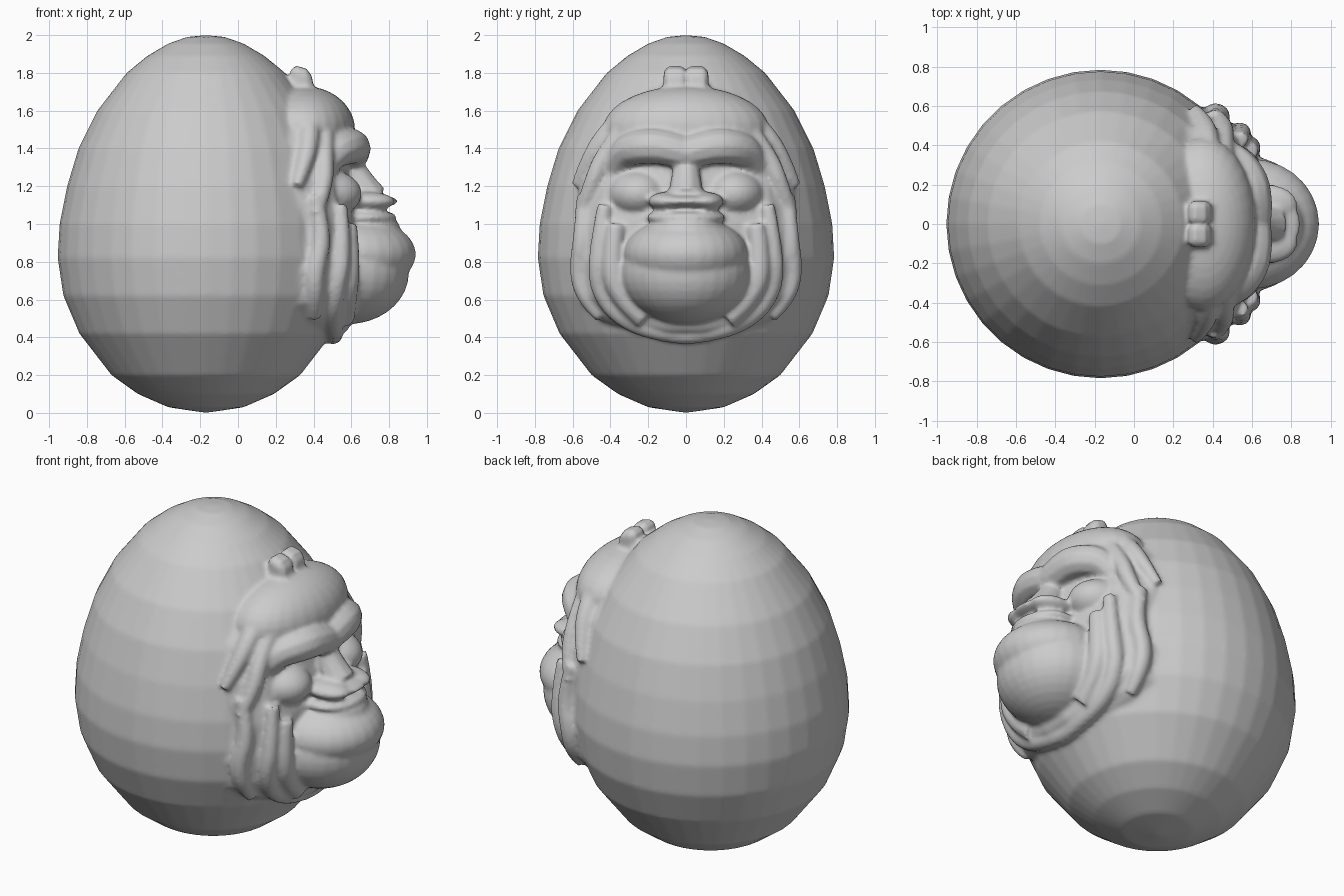
import bpy, bmesh, math
from mathutils import Vector

if "Cube" in bpy.data.objects:
    bpy.data.objects.remove(bpy.data.objects["Cube"])

CX = -0.17  # egg axis
EGG = [(0, 0), (.2, .03), (.36, .1), (.5, .2), (.67, .42), (.755, .62), (.785, .82), (.775, 1.0),
       (.735, 1.2), (.675, 1.4), (.575, 1.6), (.42, 1.8), (.31, 1.89), (.2, 1.955), (.1, 1.99), (0, 2)]
parts = []


def egg_x(y, z):
    """Front surface of the egg at a given y, z."""
    for (r0, z0), (r1, z1) in zip(EGG, EGG[1:]):
        if z0 <= z <= z1:
            r = r0 + (r1 - r0) * (z - z0) / (z1 - z0)
            return CX + math.sqrt(max(r * r - y * y, 0))
    return CX


def finish(bm, name):
    bmesh.ops.recalc_face_normals(bm, faces=bm.faces)
    me = bpy.data.meshes.new(name)
    bm.to_mesh(me)
    bm.free()
    ob = bpy.data.objects.new(name, me)
    bpy.context.collection.objects.link(ob)
    parts.append(ob)
    return ob


def blob(name, c, r):
    bm = bmesh.new()
    bmesh.ops.create_uvsphere(bm, u_segments=28, v_segments=18, radius=1)
    for v in bm.verts:
        v.co = Vector((c[0] + v.co.x * r[0], c[1] + v.co.y * r[1], c[2] + v.co.z * r[2]))
    finish(bm, name)


def tube(name, pts):
    """Closed rounded strand through points (x, y, z, radius)."""
    cu = bpy.data.curves.new(name, 'CURVE')
    cu.dimensions = '3D'
    cu.bevel_depth = 1
    cu.bevel_resolution = 3
    cu.use_fill_caps = True
    sp = cu.splines.new('NURBS')
    sp.points.add(len(pts) - 1)
    for p, (x, y, z, r) in zip(sp.points, pts):
        p.co = (x, y, z, 1)
        p.radius = r
    sp.order_u = 3
    sp.use_endpoint_u = True
    sp.resolution_u = 8
    ob = bpy.data.objects.new(name, cu)
    bpy.context.collection.objects.link(ob)
    bpy.ops.object.select_all(action='DESELECT')
    ob.select_set(True)
    bpy.context.view_layer.objects.active = ob
    bpy.ops.object.convert(target='MESH')
    parts.append(bpy.context.view_layer.objects.active)


def strand(name, pts):
    """Mirrored hair strand lying on the egg: points (y, z, offset, radius)."""
    for s in (1, -1):
        tube(name, [(egg_x(y, z) + o, s * y, z, r) for y, z, o, r in pts])


# egg body
bm = bmesh.new()
N = 36
rings = [[bm.verts.new((CX + r * math.cos(2 * math.pi * i / N), r * math.sin(2 * math.pi * i / N), z))
          for i in range(N)] for r, z in EGG[1:-1]]
for a, b in zip(rings, rings[1:]):
    for i in range(N):
        bm.faces.new((a[i], a[(i + 1) % N], b[(i + 1) % N], b[i]))
for ring, z in ((rings[0], 0), (rings[-1], 2)):
    tip = bm.verts.new((CX, 0, z))
    for i in range(N):
        bm.faces.new((ring[i], ring[(i + 1) % N], tip))
egg = finish(bm, "egg_with_ape_face")

# raised face plate following the egg
half = [(.1, 1.71), (.24, 1.69), (.38, 1.59), (.5, 1.44), (.58, 1.24), (.585, 1.1), (.575, .98),
        (.61, .75), (.57, .57), (.45, .47), (.26, .41), (.1, .37)]
outline = half + [(-y, z) for y, z in reversed(half)]
bm = bmesh.new()
M = len(outline)
loops = []
for s, h in ((1, -.25), (1, -.03), (.97, .03), (.9, .08), (.75, .08), (.5, .05), (.2, .045)):
    ring = []
    for y, z in outline:
        y, z = y * s, 1.05 + (z - 1.05) * s
        ring.append(bm.verts.new((egg_x(y, z) + h, y, z)))
    loops.append(ring)
for a, b in zip(loops, loops[1:]):
    for i in range(M):
        bm.faces.new((a[i], a[(i + 1) % M], b[(i + 1) % M], b[i]))
for ring, x in ((loops[0], .1), (loops[-1], .63)):
    mid = bm.verts.new((x, 0, 1.05))
    for i in range(M):
        bm.faces.new((ring[i], ring[(i + 1) % M], mid))
finish(bm, "face_plate")

# forehead, muzzle, lips and nose
blob("forehead", (.35, 0, 1.5), (.27, .44, .23))
blob("upper_muzzle", (.6, 0, .84), (.342, .33, .2))
blob("lower_muzzle", (.58, 0, .74), (.325, .345, .27))
blob("muzzle_top", (.64, 0, .97), (.22, .205, .11))
blob("upper_lip", (.66, 0, 1.035), (.18, .21, .045))
blob("nose_tip", (.67, 0, 1.12), (.175, .2, .04))
tube("nose_bridge", [(.58, 0, 1.36, .06), (.62, 0, 1.24, .08), (.70, 0, 1.13, .1)])

for s in (1, -1):
    # cheek pads, nostril wings, brow halves
    blob("cheek", (.46, s * .25, 1.16), (.195, .165, .13))
    blob("nostril", (.68, s * .1, 1.12), (.15, .1, .05))
    tube("brow", [(.61, 0, 1.375, .088), (.615, s * .12, 1.41, .095), (.585, s * .24, 1.41, .095),
                  (.5, s * .34, 1.38, .085), (.44, s * .37, 1.28, .07)])
    # two lobes of the hair tuft
    bm = bmesh.new()
    bmesh.ops.create_cube(bm, size=1)
    for v in bm.verts:
        top = v.co.z > 0
        v.co = Vector((.335 + v.co.x * (.1 if top else .16), s * .056 + v.co.y * .125,
                       1.74 + v.co.z * .18 - v.co.x * .03))
    bmesh.ops.bevel(bm, geom=bm.edges[:], offset=.02, segments=2, affect='EDGES')
    finish(bm, "tuft")

# layered hair and beard strands
strand("hood", [(.0, 1.66, .03, .06), (.22, 1.64, .05, .065), (.4, 1.5, .07, .06), (.51, 1.35, .07, .05),
                (.58, 1.2, .03, .03)])
strand("temple", [(.33, 1.5, .1, .05), (.44, 1.36, .1, .05), (.5, 1.2, .09, .05), (.56, 1.05, .06, .035)])
strand("outer_beard", [(.54, 1.15, .06, .04), (.545, .95, .07, .05), (.57, .75, .05, .055),
                       (.53, .6, .05, .05), (.45, .51, .03, .035)])
strand("inner_beard", [(.43, 1.1, .09, .04), (.47, .85, .1, .05), (.46, .65, .08, .055),
                       (.34, .5, .05, .055), (.15, .43, .02, .055), (0, .41, .01, .05)])
strand("jaw", [(.37, 1.0, .07, .05), (.4, .8, .09, .06), (.36, .62, .08, .06), (.22, .5, .06, .06)])

# fuse everything into one smooth carved surface
bpy.ops.object.select_all(action='DESELECT')
for ob in parts:
    ob.select_set(True)
bpy.context.view_layer.objects.active = egg
bpy.ops.object.join()
rm = egg.modifiers.new("fuse", 'REMESH')
rm.mode = 'VOXEL'
rm.voxel_size = .014
rm.use_smooth_shade = True
sm = egg.modifiers.new("soften", 'SMOOTH')
sm.factor = .5
sm.iterations = 4
bpy.ops.object.convert(target='MESH')
bpy.ops.object.shade_smooth()
